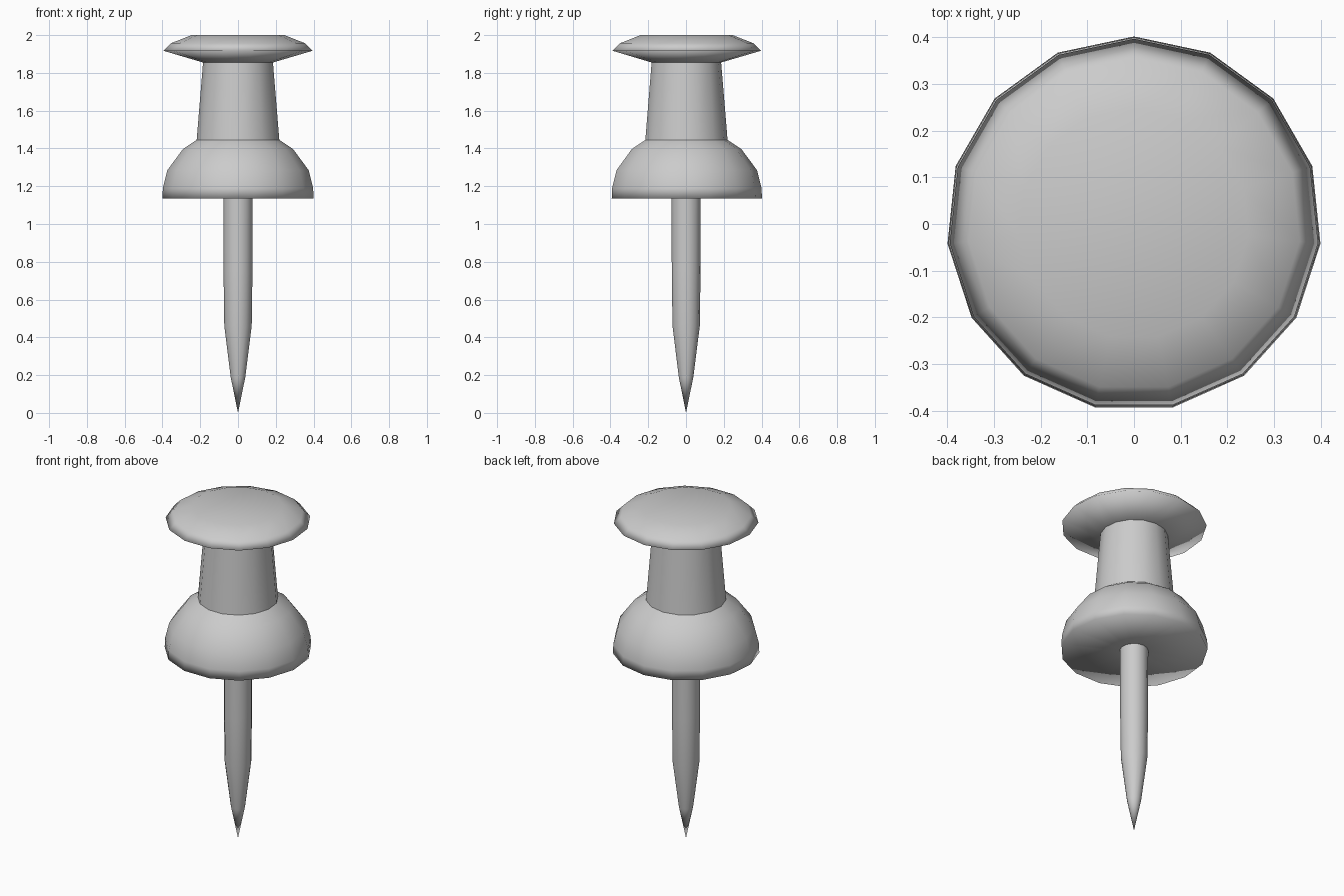
import bpy, bmesh
from math import sin, cos, pi, radians

if "Cube" in bpy.data.objects:
    bpy.data.objects.remove(bpy.data.objects["Cube"])

SIDES = 15


def lathe(name, profile, sharp_angle=180):
    """Revolve (radius, z) points about z; radius 0 makes a single tip vertex."""
    bm = bmesh.new()
    rings = []
    for r, z in profile:
        if r == 0:
            rings.append([bm.verts.new((0, 0, z))] * SIDES)
        else:
            rings.append([bm.verts.new((r * cos(pi / 2 + 2 * pi * i / SIDES),
                                        r * sin(pi / 2 + 2 * pi * i / SIDES), z))
                          for i in range(SIDES)])
    for a, b in zip(rings, rings[1:]):
        for i in range(SIDES):
            j = (i + 1) % SIDES
            quad = list(dict.fromkeys((a[i], a[j], b[j], b[i])))
            bm.faces.new(quad)
    for f in bm.faces:
        f.smooth = True
    for e in bm.edges:
        if len(e.link_faces) == 2 and e.calc_face_angle() > radians(sharp_angle):
            e.smooth = False
    mesh = bpy.data.meshes.new(name)
    bm.to_mesh(mesh)
    bm.free()
    obj = bpy.data.objects.new(name, mesh)
    bpy.context.collection.objects.link(obj)
    return obj


# Profiles run bottom to top on the outside, so faces point outward
# Metal needle
lathe("needle", [(0, 0), (0.039, 0.19), (0.073, 0.46), (0.077, 0.75), (0.078, 1.135)])
# Bell-shaped lower grip with a flat, sharp-edged underside
lathe("lower_grip", [(0.078, 1.135), (0.402, 1.135), (0.40, 1.19),
                     (0.376, 1.285), (0.293, 1.397), (0.22, 1.445)], 60)
# Tapered waist
lathe("neck", [(0.22, 1.445), (0.186, 1.855)])
# Wide cap with a rounded-over rim
lathe("head", [(0.186, 1.855), (0.397, 1.917), (0.357, 1.957), (0.247, 2.0), (0, 2.0)])
